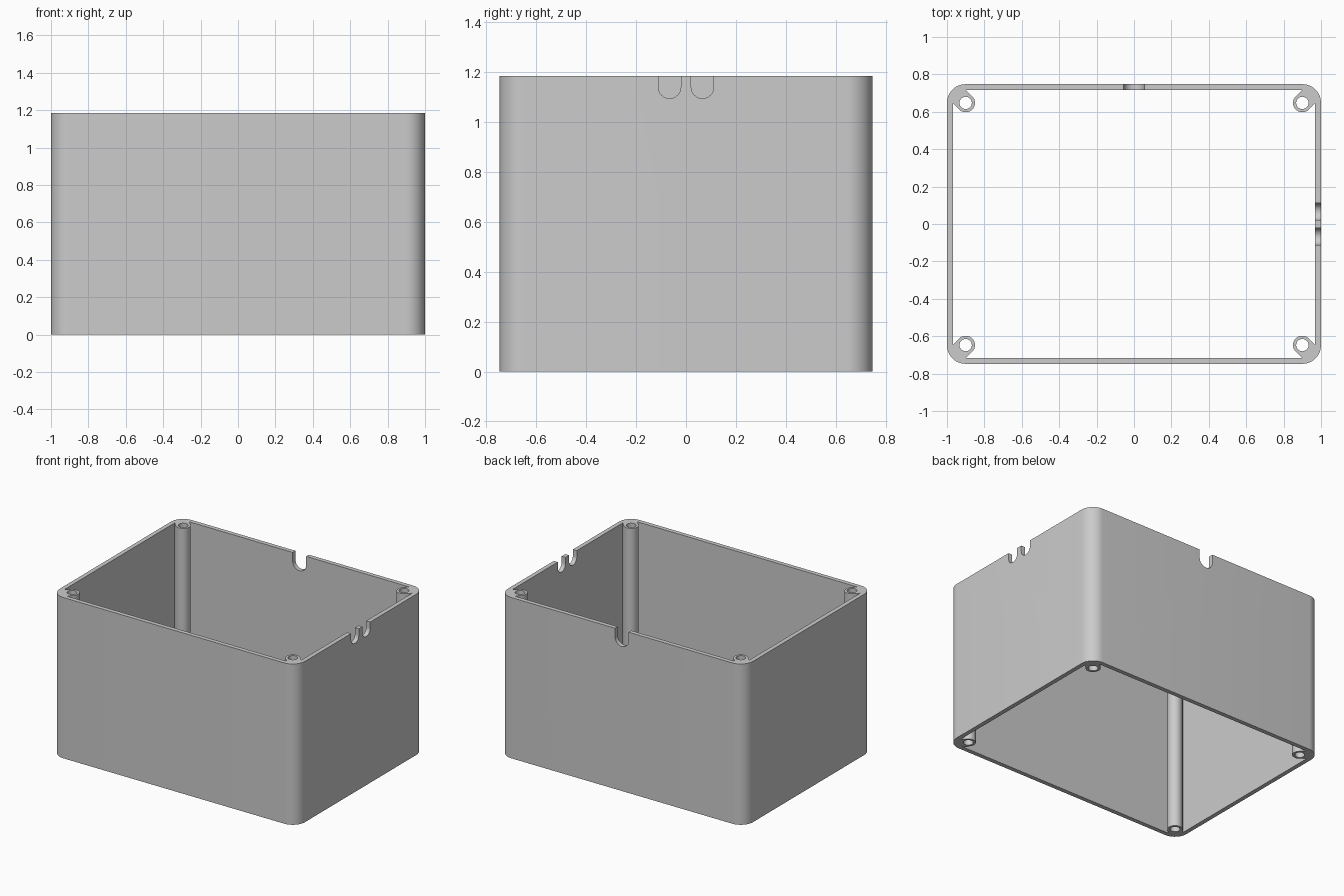
import bpy, bmesh
from math import radians, cos, sin, sqrt

if "Cube" in bpy.data.objects:
    bpy.data.objects.remove(bpy.data.objects["Cube"])

HX, HY, H = 1.0, 0.7475, 1.185     # half width, half depth, height
WALL, R = 0.032, 0.1               # wall thickness, outer corner radius
POST_R, HOLE_R = 0.05, 0.033
CX, CY = HX - R, HY - R            # screw post centre

grey = bpy.data.materials.new("grey plastic")
grey.diffuse_color = (0.6, 0.6, 0.6, 1)
grey.use_nodes = True
grey.node_tree.nodes["Principled BSDF"].inputs["Base Color"].default_value = grey.diffuse_color


def arc(cx, cy, r, a0, a1, n):
    return [(cx + r * cos(radians(a0 + (a1 - a0) * i / n)),
             cy + r * sin(radians(a0 + (a1 - a0) * i / n))) for i in range(n + 1)]


def four_corners(corner):
    """Mirror one corner path into all quadrants, giving a closed loop."""
    loop = []
    for sx, sy in ((1, 1), (-1, 1), (-1, -1), (1, -1)):
        path = corner if sx * sy > 0 else corner[::-1]
        loop += [(sx * x, sy * y) for x, y in path]
    return loop


def prism(name, loops, height):
    """Extrude an outline with optional holes along local z."""
    bm = bmesh.new()
    caps = ([], [])
    for loop in loops:
        low = [bm.verts.new((x, y, 0)) for x, y in loop]
        top = [bm.verts.new((x, y, height)) for x, y in loop]
        for i in range(len(loop)):
            j = (i + 1) % len(loop)
            bm.faces.new((low[i], low[j], top[j], top[i]))
            caps[0].append(bm.edges.get((low[i], low[j])))
            caps[1].append(bm.edges.get((top[i], top[j])))
    for edges in caps:
        bmesh.ops.triangle_fill(bm, edges=edges, use_beauty=True, normal=(0, 0, 1))
    bmesh.ops.recalc_face_normals(bm, faces=bm.faces)
    mesh = bpy.data.meshes.new(name)
    bm.to_mesh(mesh)
    bm.free()
    mesh.materials.append(grey)
    obj = bpy.data.objects.new(name, mesh)
    bpy.context.collection.objects.link(obj)
    return obj


# Open box wall with corner posts joined by diagonal webs
outer = four_corners(arc(CX, CY, R, 0, 90, 12))
web = (R - WALL) - POST_R * sqrt(2)
inner = four_corners([(HX - WALL, CY + web)]
                     + arc(CX, CY, POST_R, -45, -225, 18)
                     + [(CX + web, HY - WALL)])
holes = [arc(sx * CX, sy * CY, HOLE_R, 0, 345, 23) for sx in (1, -1) for sy in (1, -1)]
box = prism("box_shell", [outer, inner] + holes, H)


def notch(name, r, depth, location, turn):
    """U-shaped cable notch cutter hanging from the rim."""
    outline = [(-r, 0.1)] + arc(0, r - depth, r, 180, 360, 16) + [(r, 0.1)]
    cutter = prism(name, [outline], 0.2)
    cutter.location = location
    cutter.rotation_euler = (radians(90), 0, radians(turn))
    cutter.hide_render = True
    return cutter


# Two cable notches on the right, one larger at the back
cutters = [notch("right_notch_cutter", 0.045, 0.09, (HX - 0.1, y, H), 90)
           for y in (-0.066, 0.066)]
cutters.append(notch("back_notch_cutter", 0.055, 0.12, (0, HY - 0.1, H), 180))

bpy.context.view_layer.objects.active = box
box.select_set(True)
for cutter in cutters:
    mod = box.modifiers.new("notch", 'BOOLEAN')
    mod.operation = 'DIFFERENCE'
    mod.solver = 'EXACT'
    mod.object = cutter
    bpy.ops.object.modifier_apply(modifier=mod.name)
for cutter in cutters:
    bpy.data.objects.remove(cutter)

bpy.ops.object.shade_smooth_by_angle(angle=radians(30))
